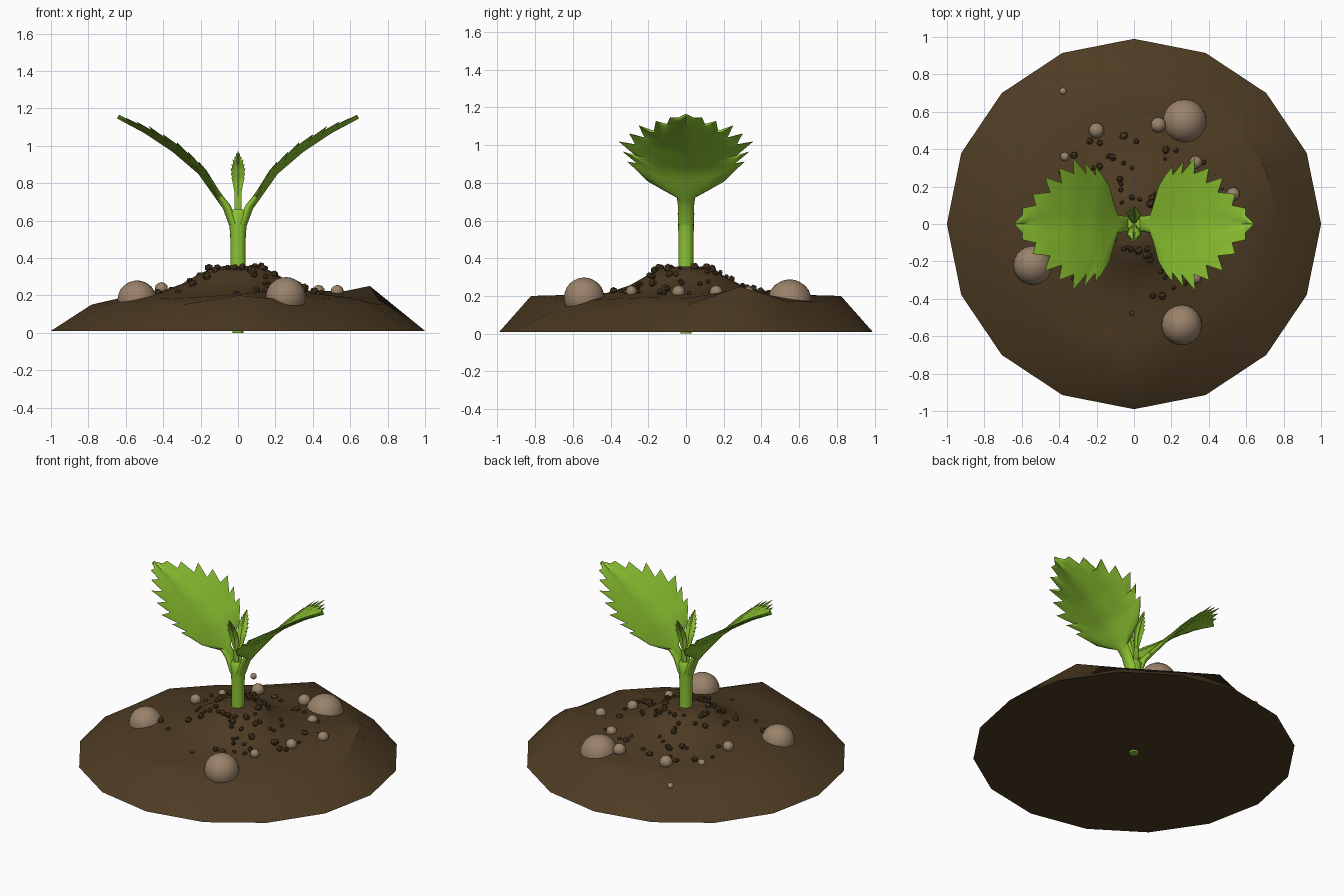
import bpy, bmesh, math, random
from mathutils import Vector, Matrix

if "Cube" in bpy.data.objects:
    bpy.data.objects.remove(bpy.data.objects["Cube"])

random.seed(4)


def material(name, rgb):
    m = bpy.data.materials.new(name)
    m.diffuse_color = (*rgb, 1)
    m.use_nodes = True
    m.node_tree.nodes["Principled BSDF"].inputs["Base Color"].default_value = m.diffuse_color
    return m


GREEN = material("leaf green", (0.27, 0.56, 0.032))
SOIL = material("soil brown", (0.075, 0.044, 0.017))
STONE = material("stone tan", (0.32, 0.225, 0.145))


def finish(bm, name, mat, angle=None):
    bmesh.ops.recalc_face_normals(bm, faces=bm.faces)
    me = bpy.data.meshes.new(name)
    bm.to_mesh(me)
    bm.free()
    ob = bpy.data.objects.new(name, me)
    bpy.context.collection.objects.link(ob)
    me.materials.append(mat)
    if angle:
        bpy.ops.object.select_all(action='DESELECT')
        ob.select_set(True)
        bpy.context.view_layer.objects.active = ob
        bpy.ops.object.shade_smooth_by_angle(angle=math.radians(angle))
    return ob


def interp(table, x):
    for a, b in zip(table, table[1:]):
        if x <= b[0]:
            f = (x - a[0]) / (b[0] - a[0])
            return [p + (q - p) * f for p, q in zip(a[1:], b[1:])]
    return list(table[-1][1:])


def loft(bm, rings, cap_start=True, cap_end=True):
    for a, b in zip(rings, rings[1:]):
        n = len(a)
        for i in range(n):
            bm.faces.new((a[i], a[(i + 1) % n], b[(i + 1) % n], b[i]))
    if cap_start:
        bm.faces.new(rings[0])
    if cap_end:
        bm.faces.new(rings[-1])


# Soil mound: 16-sided rings with a lumpy shoulder
PROFILE = [(0, .345), (.08, .35), (.16, .34), (.22, .30), (.3, .255),
           (.42, .215), (.62, .19), (.8, .155), (1, .01)]
SHOULDER = [.15, .25, .17, .17, .20, .15, .14, .16,
            .15, .14, .13, .15, .20, .12, .13, .16]
bm = bmesh.new()
rings = []
for r, z in reversed(PROFILE[1:]):
    ring = []
    for i in range(16):
        a = math.tau * i / 16
        rr, zz = r, z
        if r == .8:
            zz = SHOULDER[i]
            rr = .83 if i in (4, 12) else .76 + .03 * random.random()
        elif r == .62:
            zz += (SHOULDER[i] - .155) * .35
        elif r < .5:
            zz += random.uniform(-.008, .008)
        ring.append(bm.verts.new((rr * math.cos(a), rr * math.sin(a) * .99, zz)))
    rings.append(ring)
loft(bm, rings)
finish(bm, "soil_mound", SOIL, 35)


def ground(x, y):
    return interp(PROFILE, math.hypot(x, y))[0]


# Soil clods scattered over the mound
bm = bmesh.new()
for i in range(85):
    a = random.uniform(0, math.tau)
    d = .13 + .38 * random.random() ** 1.2
    x, y = d * math.cos(a), d * math.sin(a)
    s = random.uniform(.013, .026)
    m = (Matrix.Translation((x, y, ground(x, y) + s * .35))
         @ Matrix.Rotation(random.uniform(0, 6), 4, Vector((random.random(), .5, random.random())))
         @ Matrix.Diagonal((s, s * random.uniform(.7, 1), s * random.uniform(.7, 1), 1)))
    bmesh.ops.create_icosphere(bm, subdivisions=1, radius=1, matrix=m)
finish(bm, "soil_clods", SOIL)

# Stones: x, y, z, radius
STONES = [(.27, .55, .17, .118), (-.54, -.22, .175, .105), (.255, -.54, .19, .108),
          (.13, .53, .22, .042), (-.2, .5, .215, .042), (.33, .33, .215, .035),
          (.53, .16, .22, .036), (.43, -.04, .22, .036), (.33, -.29, .225, .03),
          (-.41, .13, .235, .036), (-.37, .36, .2, .025), (-.38, .71, .18, .02)]
for i, (x, y, z, r) in enumerate(STONES):
    bm = bmesh.new()
    bmesh.ops.create_icosphere(bm, subdivisions=3 if r > .1 else 2, radius=r,
                               matrix=Matrix.Translation((x, y, z)))
    finish(bm, f"stone_{i + 1}", STONE, 60)

# Stem, flaring where the leaves part
bm = bmesh.new()
rings = []
for z, rx, ry in [(0, .03, .03), (.3, .045, .042), (.36, .041, .04), (.5, .041, .04),
                  (.58, .046, .042), (.64, .056, .044), (.66, .04, .03)]:
    rings.append([bm.verts.new((rx * math.cos(math.tau * i / 16),
                                ry * math.sin(math.tau * i / 16), z)) for i in range(16)])
loft(bm, rings)
finish(bm, "stem", GREEN, 50)

# Leaf outline rows: midrib position, edge position, half width
ROWS = [(.02, .02, .04), (.06, .06, .042), (.09, .10, .05), (.11, .12, .12),
        (.13, .15, .20), (.15, .19, .26), (.17, .23, .31), (.20, .225, .26),
        (.23, .29, .335), (.25, .275, .27), (.28, .35, .355), (.31, .34, .27),
        (.34, .42, .30), (.38, .40, .22), (.42, .49, .25), (.46, .46, .17),
        (.50, .55, .16), (.53, .53, .10), (.56, .60, .085), (.60, .60, .045),
        (.64, .64, .004)]
# Midrib curves: row position, distance outward, height
BIG = [(.02, .025, .58), (.05, .05, .66), (.11, .11, .74), (.2, .2, .86),
       (.34, .34, .98), (.49, .49, 1.08), (.64, .64, 1.16)]
SMALL = [(.02, .01, .6), (.05, .012, .66), (.11, .018, .74), (.2, .026, .82),
         (.34, .045, .88), (.49, .07, .93), (.64, .095, .97)]


def leaf(name, curve, turn, width, stalk, thin, cup):
    bm = bmesh.new()
    rot = Matrix.Rotation(turn, 3, 'Z')
    cols = [-1, -.75, -.5, -.22, 0, .22, .5, .75, 1]
    rings = []
    for xm, xe, w in ROWS:
        half = max(w * width, stalk) if xm < .15 else w * width
        fade = max(0, min(1, (xm - .05) / .15))
        thick = (stalk * 1.1) * (1 - fade) + thin * fade
        top, low = [], []
        for t in cols:
            s = xm + (xe - xm) * t * t
            p = Vector(interp(curve, s))
            d = (Vector(interp(curve, min(.64, s + .03)))
                 - Vector(interp(curve, max(.02, s - .03)))).normalized()
            n = Vector((-d.y, d.x))
            y = half * t
            # shallow channel along the midrib, cupped edges
            lift = cup * half * t * t - .008 * fade * max(0, 1 - abs(t) * 4)
            body = thick * (.12 + .88 * math.sqrt(1 - t * t))
            for store, off in ((top, lift + body * .5), (low, lift - body * .5)):
                q = p + n * off
                store.append(bm.verts.new(rot @ Vector((q.x, y, q.y))))
        rings.append(top + low[::-1])
    loft(bm, rings)
    finish(bm, name, GREEN, 50)


for side, turn in (("right", 0), ("left", math.pi)):
    leaf(f"leaf_{side}", BIG, turn, 1, .042, .016, .11)
for side, turn in (("back", math.pi / 2), ("front", -math.pi / 2)):
    leaf(f"bud_leaf_{side}", SMALL, turn, .115, .018, .008, -.3)
